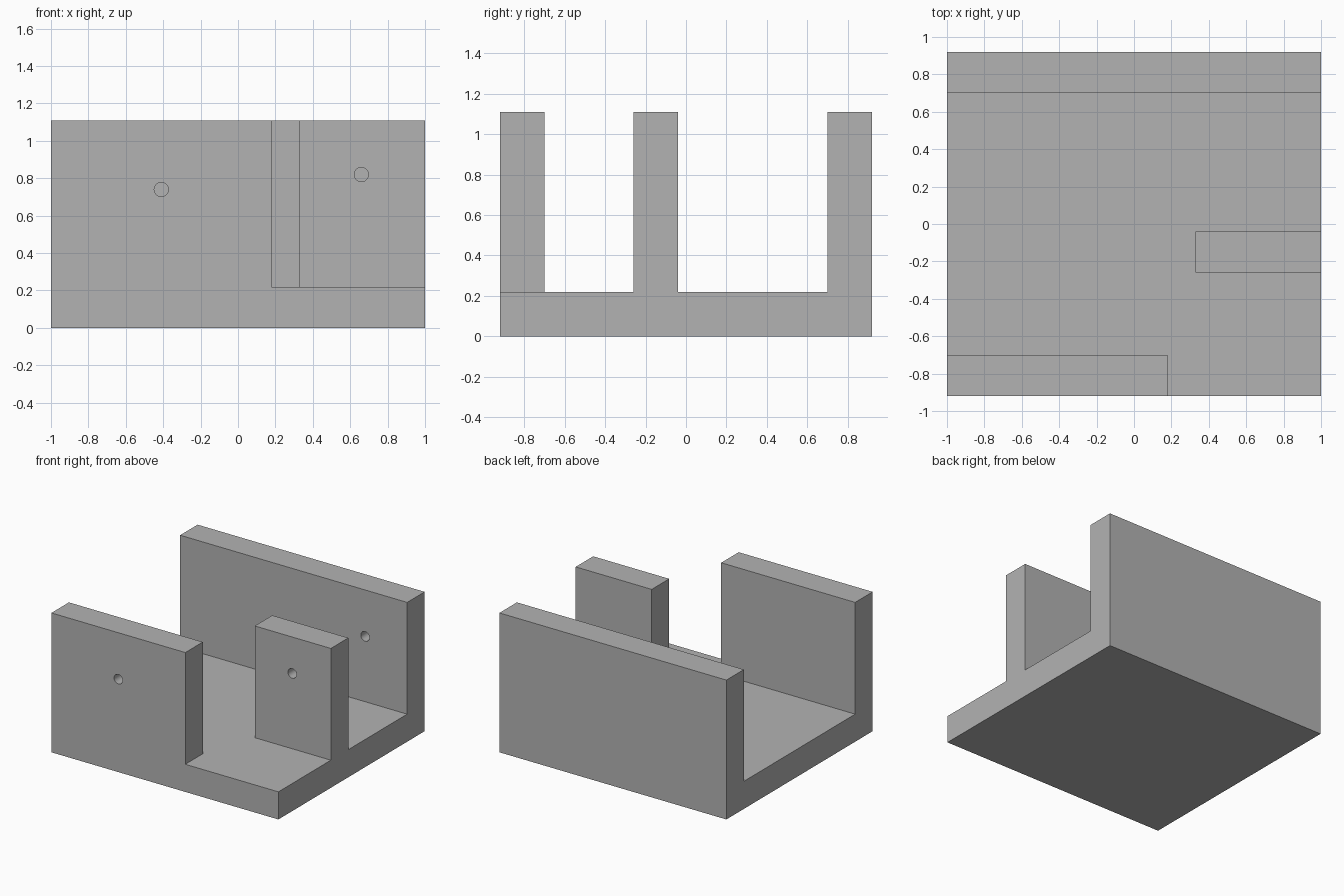
import bpy
from math import pi, radians

default = bpy.data.objects.get("Cube")
if default:
    bpy.data.objects.remove(default, do_unlink=True)

grey = bpy.data.materials.new("plain grey")
grey.use_nodes = True
colour = (0.45, 0.45, 0.45, 1)
grey.diffuse_color = colour
grey.node_tree.nodes["Principled BSDF"].inputs["Base Color"].default_value = colour

BASE_TOP, WALL_TOP = 0.22, 1.11
HOLE_RADIUS, HOLE_DEPTH = 0.038, 0.12


def block(name, low, high):
    """Box between two opposite corners."""
    centre = [(a + b) / 2 for a, b in zip(low, high)]
    bpy.ops.mesh.primitive_cube_add(size=1, location=centre)
    obj = bpy.context.object
    obj.name = name
    obj.scale = [b - a for a, b in zip(low, high)]
    bpy.ops.object.transform_apply(location=False, rotation=False, scale=True)
    obj.data.materials.append(grey)
    return obj


def drill(obj, x, y, z):
    """Blind round hole in the front face of a wall."""
    bpy.ops.mesh.primitive_cylinder_add(
        vertices=32, radius=HOLE_RADIUS, depth=2 * HOLE_DEPTH,
        location=(x, y, z), rotation=(pi / 2, 0, 0))
    cutter = bpy.context.object
    cutter.hide_render = True
    cutter.data.materials.append(grey)
    cut = obj.modifiers.new("hole", 'BOOLEAN')
    cut.operation = 'DIFFERENCE'
    cut.solver = 'EXACT'
    cut.object = cutter
    bpy.ops.object.select_all(action='DESELECT')
    obj.select_set(True)
    bpy.context.view_layer.objects.active = obj
    bpy.ops.object.modifier_apply(modifier=cut.name)
    bpy.data.objects.remove(cutter, do_unlink=True)
    bpy.ops.object.shade_smooth_by_angle(angle=radians(30))


# Floor slab
block("base_plate", (-1, -0.92, 0), (1, 0.92, BASE_TOP))

# Upright walls: name, x range, y range, hole x and z
walls = [
    ("front_wall", (-1, 0.18), (-0.92, -0.70), (-0.41, 0.74)),
    ("middle_wall", (0.33, 1), (-0.26, -0.04), (0.66, 0.82)),
    ("back_wall", (-1, 1), (0.70, 0.92), (0.63, 0.74)),
]
for name, xs, ys, hole in walls:
    wall = block(name, (xs[0], ys[0], BASE_TOP), (xs[1], ys[1], WALL_TOP))
    drill(wall, hole[0], ys[0], hole[1])
